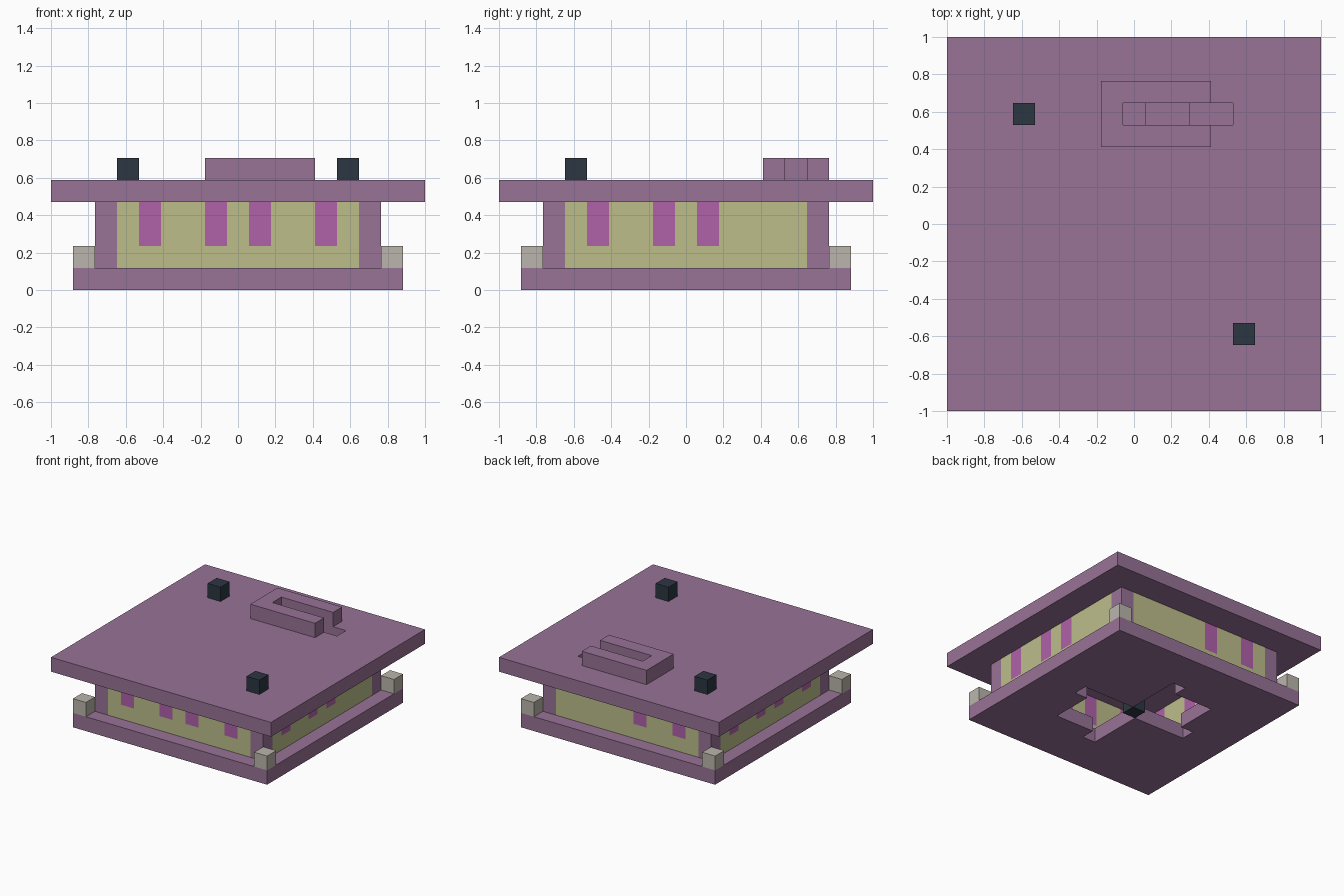
import bpy
import bmesh
from mathutils import Matrix, Vector

cube = bpy.data.objects.get("Cube")
if cube:
    bpy.data.objects.remove(cube, do_unlink=True)

U = 2 / 17  # one block


def material(name, rgb):
    linear = [((c / 255 + 0.055) / 1.055) ** 2.4 for c in rgb] + [1]
    mat = bpy.data.materials.new(name)
    mat.use_nodes = True
    mat.diffuse_color = linear
    mat.node_tree.nodes["Principled BSDF"].inputs["Base Color"].default_value = linear
    return mat


purple = material("purple", (152, 115, 151))
cream = material("cream", (189, 190, 139))
magenta = material("magenta", (176, 98, 170))
grey = material("pale grey", (187, 181, 172))
dark = material("dark slate", (44, 54, 65))


def finish(name, bm, mat):
    bmesh.ops.recalc_face_normals(bm, faces=bm.faces)
    mesh = bpy.data.meshes.new(name)
    bm.to_mesh(mesh)
    bm.free()
    mesh.materials.append(mat)
    obj = bpy.data.objects.new(name, mesh)
    bpy.context.collection.objects.link(obj)
    return obj


def box(name, low, high, mat):
    """Box between two corners given in blocks."""
    low, high = Vector(low) * U, Vector(high) * U
    bm = bmesh.new()
    bmesh.ops.create_cube(bm, size=1, matrix=Matrix.Translation((low + high) / 2)
                          @ Matrix.Diagonal((*(high - low), 1)))
    return finish(name, bm, mat)


def block(name, x, y, z, mat, height=1):
    """Single column of blocks standing on level z."""
    return box(name, (x - .5, y - .5, z), (x + .5, y + .5, z + height), mat)


def slab(name, width, z, keep, mat):
    """One-block-thick square layer, keeping only cells that pass the rule."""
    bm = bmesh.new()
    bmesh.ops.create_grid(bm, x_segments=width, y_segments=width, size=width * U / 2,
                          matrix=Matrix.Translation((0, 0, z * U)))
    gone = []
    for f in bm.faces:
        c = f.calc_center_median() / U
        if not keep(round(c.x), round(c.y)):
            gone.append(f)
    bmesh.ops.delete(bm, geom=gone, context='FACES')
    top = bmesh.ops.extrude_face_region(bm, geom=bm.faces[:])["geom"]
    bmesh.ops.translate(bm, vec=(0, 0, U),
                        verts=[v for v in top if isinstance(v, bmesh.types.BMVert)])
    return finish(name, bm, mat)


# Base with a cross-shaped opening and two open quarters
def base_solid(x, y):
    arm = (x == 0 or y == 0) and abs(x) <= 4 and abs(y) <= 4
    quarter = x * y < 0 and abs(x) <= 3 and abs(y) <= 3
    return not (arm or quarter)


slab("base", 15, 0, base_solid, purple)
block("centre_block", 0, 0, 0, dark)


# Roof with stair opening, and the railing around it
def stairwell(x, y):
    return y == 5 and 0 <= x <= 4


slab("roof", 17, 4, lambda x, y: not stairwell(x, y), purple)
slab("stair_railing", 17, 5,
     lambda x, y: -1 <= x <= 3 and 4 <= y <= 6 and not stairwell(x, y), purple)

# Stairs falling towards -x
for i, end in enumerate((4.5, 2.5, 0.5)):
    box(f"stair_{i + 1}", (end - 2, 4.5, 1), (end, 5.5, 4 - i), purple)

# Corner posts and outer corner blocks
for sx in (-1, 1):
    for sy in (-1, 1):
        block("corner_post", 6 * sx, 6 * sy, 1, purple, 3)
        block("corner_lamp", 7 * sx, 7 * sy, 1, grey)


# Walls: a low band, with wall pieces and windows alternating above it
def wall(name, along_x, side, windows):
    def piece(part, a, b, z0, z1, mat):
        near, far = side * 6 - .5, side * 6 + .5
        if along_x:
            box(part, (a, near, z0), (b, far, z1), mat)
        else:
            box(part, (near, a, z0), (far, b, z1), mat)

    piece(name + "_band", -5.5, 5.5, 1, 2, cream)
    start = -5.5
    for w in windows:
        piece(name + "_panel", start, w - .5, 2, 4, cream)
        piece(name + "_window", w - .5, w + .5, 2, 4, magenta)
        start = w + .5
    piece(name + "_panel", start, 5.5, 2, 4, cream)


wall("front_wall", True, -1, (-4, -1, 1, 4))
wall("back_wall", True, 1, (-4, -1))
wall("left_wall", False, 1, (-4, -1, 1))
wall("right_wall", False, -1, (-4, -1, 1, 4))

# Dark blocks on the roof
for s in (-1, 1):
    block("roof_block", 5 * s, -5 * s, 5, dark)
